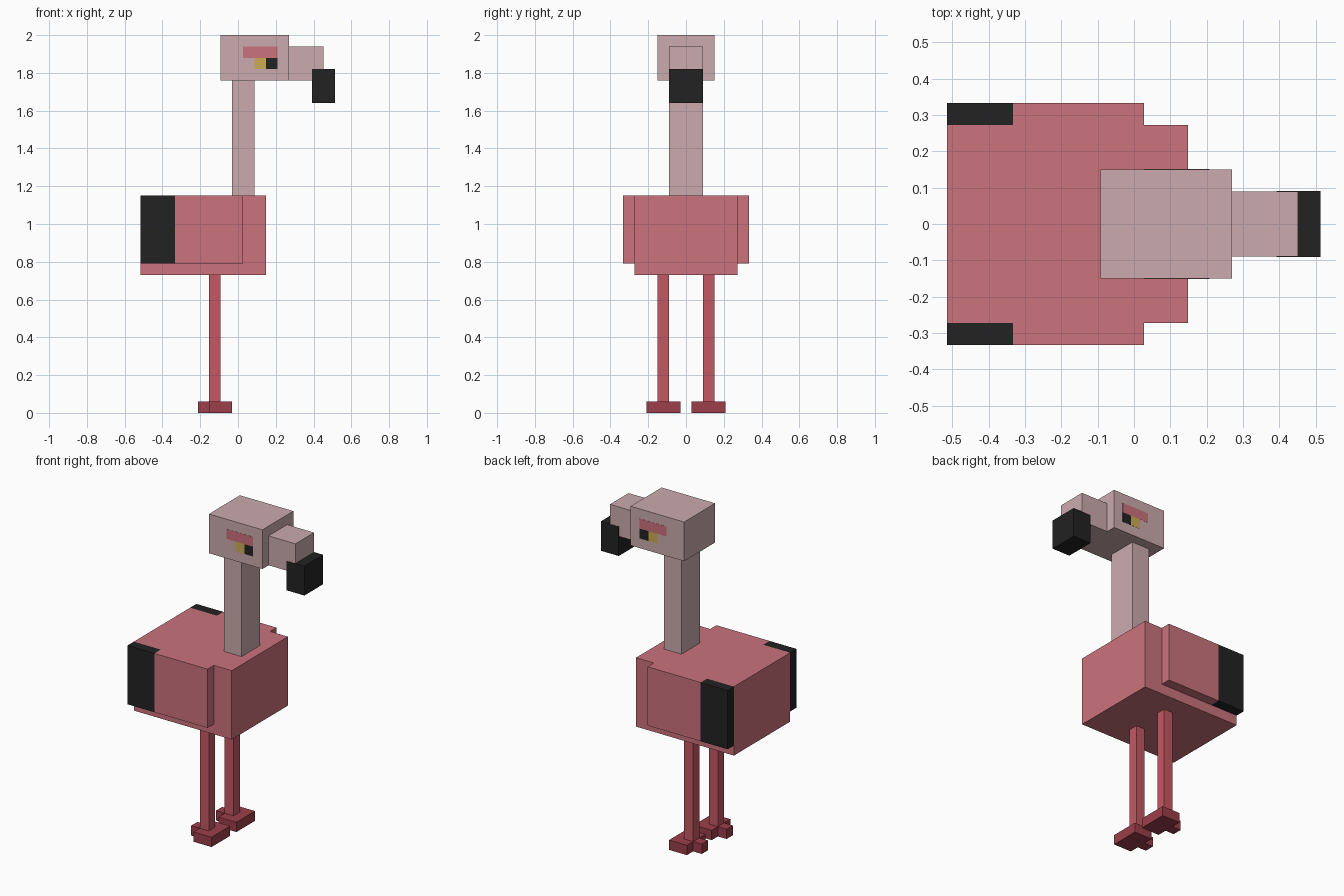
import bpy

cube = bpy.data.objects.get("Cube")
if cube:
    bpy.data.objects.remove(cube, do_unlink=True)


def linear(c):
    c /= 255
    return c / 12.92 if c <= 0.04045 else ((c + 0.055) / 1.055) ** 2.4


def material(name, *rgb):
    mat = bpy.data.materials.new(name)
    mat.use_nodes = True
    color = (*[linear(c) for c in rgb], 1)
    mat.diffuse_color = color
    mat.node_tree.nodes["Principled BSDF"].inputs["Base Color"].default_value = color
    return mat


pink = material("feather pink", 203, 114, 125)
pale = material("pale pink", 203, 171, 174)
leg_red = material("leg red", 196, 88, 99)
foot_red = material("foot dark red", 156, 62, 74)
black = material("black", 34, 34, 34)
yellow = material("eye yellow", 203, 171, 84)


def box(name, mat, x, y, z):
    """Axis-aligned box from (min, max) ranges."""
    center = [(a + b) / 2 for a, b in (x, y, z)]
    bpy.ops.mesh.primitive_cube_add(size=1, location=center)
    obj = bpy.context.object
    obj.name = name
    obj.scale = [b - a for a, b in (x, y, z)]
    bpy.ops.object.transform_apply(location=True, rotation=False, scale=True)
    obj.data.materials.append(mat)
    return obj


def pair(name, mat, x, y, z):
    """The same box on both flanks of the bird."""
    box(name + "_a", mat, x, y, z)
    box(name + "_b", mat, x, (-y[1], -y[0]), z)


# Body and neck
box("body", pink, (-0.515, 0.148), (-0.272, 0.272), (0.73, 1.152))
box("neck", pale, (-0.032, 0.087), (-0.09, 0.09), (1.152, 1.76))

# Wings with black flight feathers
pair("wing", pink, (-0.333, 0.027), (0.272, 0.333), (0.792, 1.152))
pair("wing_tip", black, (-0.515, -0.333), (0.272, 0.333), (0.792, 1.152))

# Head and hooked beak
box("head", pale, (-0.092, 0.27), (-0.15, 0.15), (1.76, 2.0))
box("beak", pale, (0.27, 0.452), (-0.09, 0.09), (1.76, 1.94))
box("beak_tip", black, (0.392, 0.513), (-0.091, 0.091), (1.64, 1.82))

# Painted eyes as thin plates
skin = (0.149, 0.151)
pair("brow", pink, (0.027, 0.208), skin, (1.88, 1.94))
pair("iris", yellow, (0.087, 0.149), skin, (1.82, 1.88))
pair("pupil", black, (0.149, 0.208), skin, (1.82, 1.88))

# Legs, feet and hind toes
pair("leg", leg_red, (-0.153, -0.093), (0.09, 0.15), (0.06, 0.73))
pair("foot", foot_red, (-0.153, -0.032), (0.03, 0.21), (0, 0.06))
pair("hind_toe", foot_red, (-0.212, -0.153), (0.09, 0.15), (0, 0.06))
